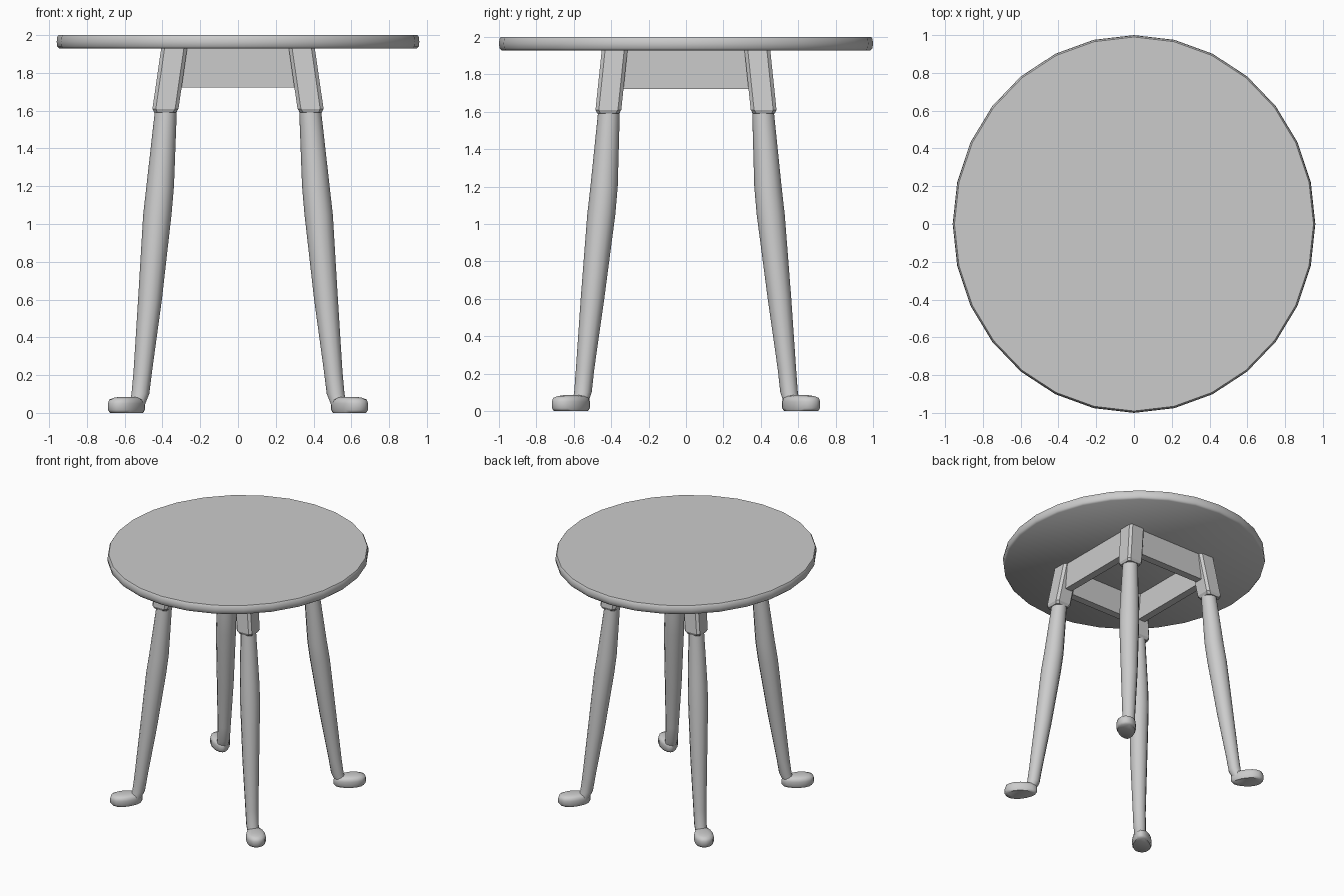
import bpy, bmesh
from math import sin, cos, pi, radians
from mathutils import Vector

if "Cube" in bpy.data.objects:
    bpy.data.objects.remove(bpy.data.objects["Cube"], do_unlink=True)

WIDE = 0.96  # the whole table is slightly narrower in x

grey = bpy.data.materials.new("plain grey")
grey.use_nodes = True
colour = (0.6, 0.6, 0.6, 1)
grey.diffuse_color = colour
grey.node_tree.nodes["Principled BSDF"].inputs["Base Color"].default_value = colour


def loft(name, rings, angle=35):
    """Skin a stack of equal rings into a closed solid."""
    bm = bmesh.new()
    rows = [[bm.verts.new(p) for p in ring] for ring in rings]
    n = len(rows[0])
    for a, b in zip(rows, rows[1:]):
        for i in range(n):
            j = (i + 1) % n
            bm.faces.new((a[i], a[j], b[j], b[i]))
    bm.faces.new(rows[0])
    bm.faces.new(rows[-1])
    bmesh.ops.recalc_face_normals(bm, faces=bm.faces)
    mesh = bpy.data.meshes.new(name)
    bm.to_mesh(mesh)
    bm.free()
    mesh.materials.append(grey)
    obj = bpy.data.objects.new(name, mesh)
    bpy.context.collection.objects.link(obj)
    bpy.ops.object.select_all(action='DESELECT')
    obj.select_set(True)
    bpy.context.view_layer.objects.active = obj
    bpy.ops.object.shade_smooth_by_angle(angle=radians(angle))
    return obj


def circle(x, y, z, rx, ry, n):
    return [(x + rx * sin(2 * pi * i / n), y + ry * cos(2 * pi * i / n), z) for i in range(n)]


def square(x, y, z, h, c):
    """Square ring with its corners cut by c."""
    k = h - c
    pts = [(h, -k), (h, k), (k, h), (-k, h), (-h, k), (-h, -k), (-k, -h), (k, -h)]
    return [(x + px, y + py, z) for px, py in pts]


# Round top with softened rim
loft("table_top", [circle(0, 0, z, r * WIDE, r, 28) for r, z in
                   [(0.985, 1.928), (0.997, 1.94), (1, 1.965), (0.997, 1.99), (0.99, 2)]], 50)

# Leaning corner block, as (x, y, z, half width)
BLOCK = [(0.386, 0.417, 1.59, 0.058), (0.384, 0.415, 1.61, 0.069), (0.337, 0.381, 1.935, 0.069)]
# Turned leg, as (x, y, z, radius)
LEG = [(0.54, 0.57, 0.03, 0.042), (0.517, 0.551, 0.1, 0.047), (0.504, 0.54, 0.22, 0.049),
       (0.466, 0.5, 0.6, 0.063), (0.427, 0.453, 1.05, 0.075), (0.412, 0.438, 1.2, 0.073),
       (0.382, 0.412, 1.6, 0.058)]
# Foot levels, as (height, outline scale)
FOOT = [(0, 0.9), (0.015, 1), (0.05, 1), (0.07, 0.94), (0.08, 0.7), (0.085, 0.4)]


def foot_ring(sx, sy, z, s, n=16):
    """Egg outline pointing out along the diagonal."""
    ring = []
    for i in range(n):
        t = 2 * pi * i / n
        along = 0.865 + 0.125 * s * cos(t)
        side = 0.073 * s * sin(t) * (1 + 0.2 * cos(t))
        p = Vector((along - side, along + side)) * 0.7071
        ring.append((sx * p.x * WIDE, sy * p.y, z))
    return ring


for sy, end in ((-1, "front"), (1, "back")):
    for sx, hand in ((-1, "right"), (1, "left")):
        tag = f"{end}_{hand}"
        loft(f"{tag}_block", [square(sx * x, sy * y, z, h, 0.018) for x, y, z, h in BLOCK], 20)
        loft(f"{tag}_leg", [circle(sx * x, sy * y, z, r, r, 12) for x, y, z, r in LEG], 50)
        loft(f"{tag}_foot", [foot_ring(sx, sy, z, s) for z, s in FOOT], 60)


# Apron rails between the blocks
def rail(name, x, y, hx, hy):
    corners = [(-hx, -hy), (hx, -hy), (hx, hy), (-hx, hy)]
    loft(name, [[(x + a, y + b, z) for a, b in corners] for z in (1.722, 1.935)], 20)


for s, end, hand in ((-1, "front", "right"), (1, "back", "left")):
    rail(f"{end}_rail", 0, s * 0.395, 0.33, 0.03)
    rail(f"{hand}_rail", s * 0.355, 0, 0.03, 0.37)
